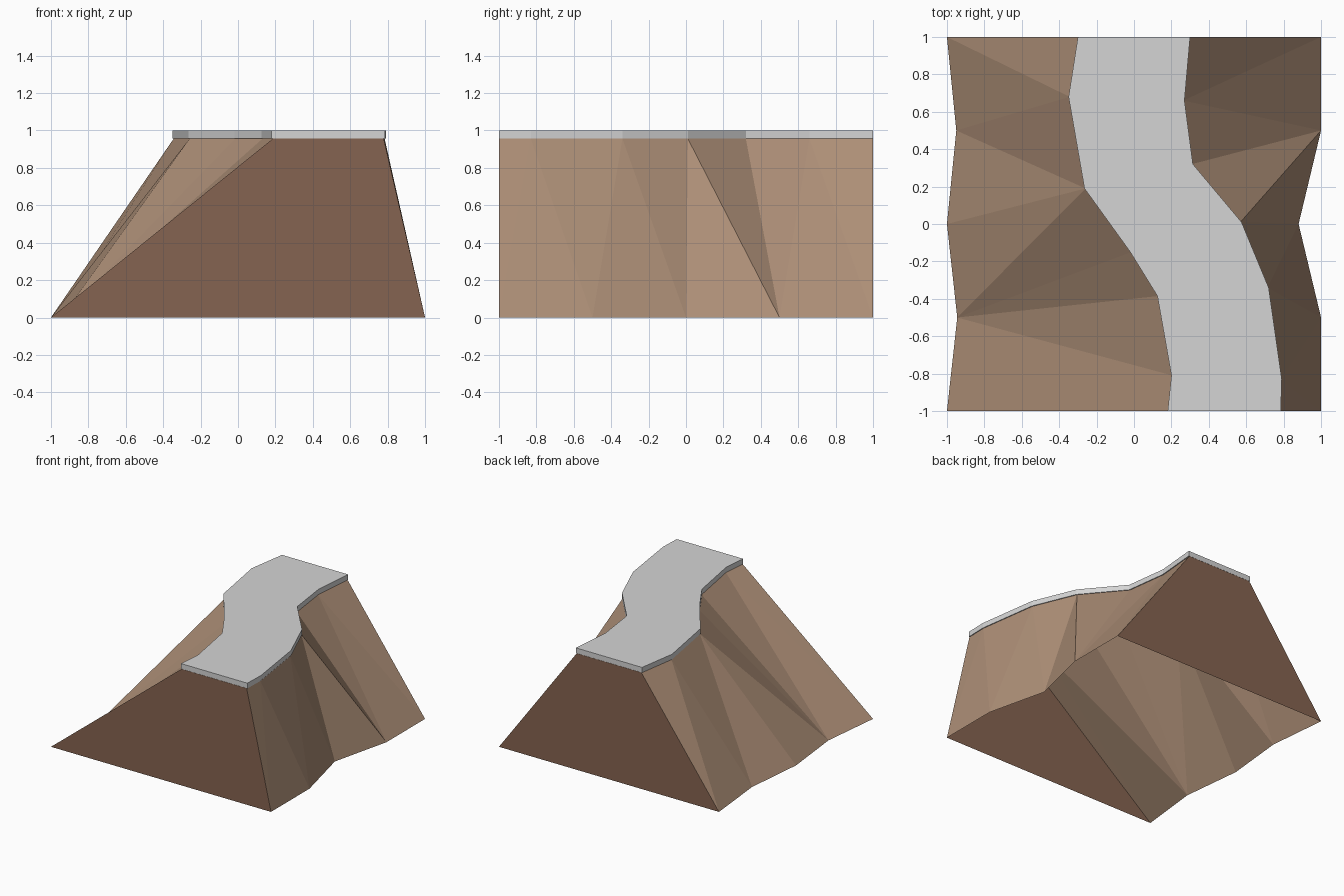
import bpy, bmesh

if "Cube" in bpy.data.objects:
    bpy.data.objects.remove(bpy.data.objects["Cube"])


def material(name, rgb):
    m = bpy.data.materials.new(name)
    m.diffuse_color = (*rgb, 1)
    m.use_nodes = True
    m.node_tree.nodes["Principled BSDF"].inputs["Base Color"].default_value = m.diffuse_color
    return m


EARTH = material("light earth", (0.42, 0.275, 0.185))
CUT = material("dark earth", (0.235, 0.127, 0.082))
STONE = material("road grey", (0.66, 0.66, 0.66))

# Road edges and hill foot, from back (y = 1) to front (y = -1)
ROAD_L = [(-.30, 1), (-.35, .68), (-.265, .19), (-.02, -.15), (.125, -.385), (.20, -.81), (.18, -1)]
ROAD_R = [(.30, 1), (.27, .66), (.315, .32), (.575, .01), (.72, -.34), (.79, -.83), (.785, -1)]
FOOT_L = [(-1, 1), (-.95, .5), (-1, 0), (-.945, -.5), (-1, -1)]
FOOT_R = [(1, 1), (1, .5), (.88, 0), (1, -.5), (1, -1)]
SLAB_Z = 0.957


def row(bm, pts, z, dx=0):
    return [bm.verts.new((x + dx, y, z)) for x, y in pts]


def band(bm, a, b):
    """Quads between two rows of equal length."""
    for i in range(len(a) - 1):
        bm.faces.new((a[i], a[i + 1], b[i + 1], b[i]))


def slope(bm, foot, top, steps):
    """Triangle strip: each step advances along the top (t) or the foot (f)."""
    i = j = 0
    for s in steps:
        if s == "t":
            bm.faces.new((foot[i], top[j], top[j + 1]))
            j += 1
        else:
            bm.faces.new((foot[i], top[j], foot[i + 1]))
            i += 1


def finish(bm, name, mats):
    bmesh.ops.recalc_face_normals(bm, faces=bm.faces[:])
    mesh = bpy.data.meshes.new(name)
    bm.to_mesh(mesh)
    bm.free()
    for m in mats:
        mesh.materials.append(m)
    ob = bpy.data.objects.new(name, mesh)
    bpy.context.collection.objects.link(ob)


# Hill: faceted side slopes, flat cut ends, flat top, open underneath
bm = bmesh.new()
fl, fr = row(bm, FOOT_L, 0), row(bm, FOOT_R, 0)
tl, tr = row(bm, ROAD_L, SLAB_Z - .001, .006), row(bm, ROAD_R, SLAB_Z - .001, -.006)
slope(bm, fl, tl, "tftfftttft")
slope(bm, fr, tr, "tfttftftft")
band(bm, tl, tr)
for k in (0, -1):
    bm.faces.new((fl[k], fr[k], tr[k], tl[k])).material_index = 1
finish(bm, "hill", [EARTH, CUT])

# Road slab along the crest
bm = bmesh.new()
bl, br = row(bm, ROAD_L, SLAB_Z), row(bm, ROAD_R, SLAB_Z)
ul, ur = row(bm, ROAD_L, 1), row(bm, ROAD_R, 1)
for a, b in ((bl, br), (ul, ur), (bl, ul), (br, ur)):
    band(bm, a, b)
for k in (0, -1):
    bm.faces.new((bl[k], br[k], ur[k], ul[k]))
finish(bm, "road", [STONE])
